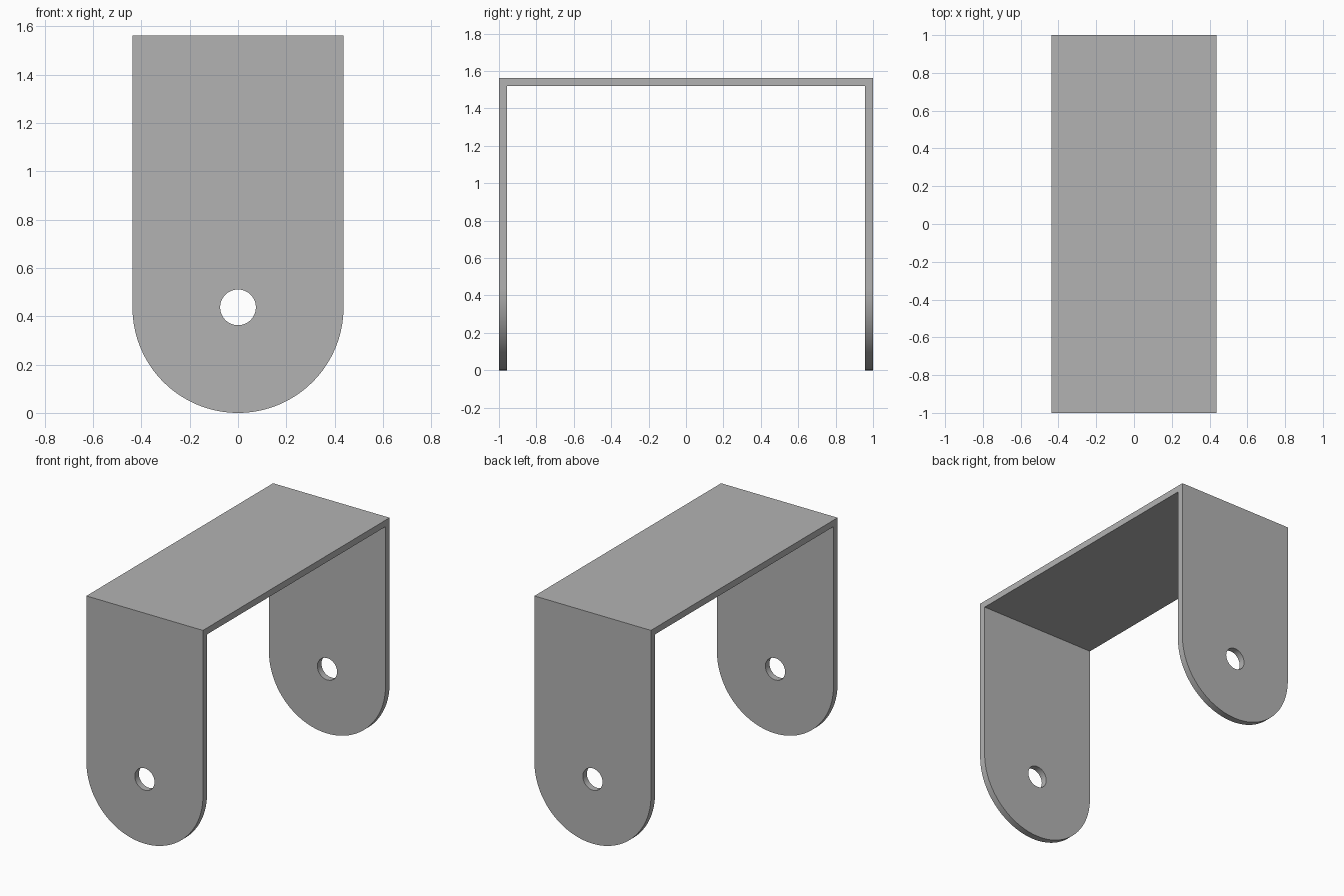
import bpy
import bmesh
from math import pi, sin, cos

cube = bpy.data.objects.get("Cube")
if cube:
    bpy.data.objects.remove(cube, do_unlink=True)

HALF_W, HALF_L, HEIGHT, THICK = 0.437, 1.0, 1.563, 0.044
HOLE_R = 0.074

metal = bpy.data.materials.new("grey metal")
metal.use_nodes = True
colour = (0.45, 0.45, 0.45, 1)
metal.diffuse_color = colour
metal.node_tree.nodes["Principled BSDF"].inputs["Base Color"].default_value = colour


def prism(name, points, direction):
    """Extrude a closed outline of 3D points along a direction."""
    bm = bmesh.new()
    face = bm.faces.new([bm.verts.new(p) for p in points])
    extruded = bmesh.ops.extrude_face_region(bm, geom=[face])["geom"]
    moved = [v for v in extruded if isinstance(v, bmesh.types.BMVert)]
    bmesh.ops.translate(bm, verts=moved, vec=direction)
    bmesh.ops.recalc_face_normals(bm, faces=bm.faces)
    mesh = bpy.data.meshes.new(name)
    bm.to_mesh(mesh)
    bm.free()
    mesh.materials.append(metal)
    obj = bpy.data.objects.new(name, mesh)
    bpy.context.collection.objects.link(obj)
    return obj


def arc(radius, start, end, steps, y):
    """Points on an arc around the pivot hole centre."""
    angles = [start + (end - start) * i / steps for i in range(steps + 1)]
    return [(radius * cos(a), y, HALF_W + radius * sin(a)) for a in angles]


# Bent strap: U-shaped side profile across the full width
inner, under = HALF_L - THICK, HEIGHT - THICK
profile = [(-HALF_L, 0), (-HALF_L, HEIGHT), (HALF_L, HEIGHT), (HALF_L, 0),
           (inner, 0), (inner, under), (-inner, under), (-inner, 0)]
bracket = prism("u_bracket", [(-HALF_W, y, z) for y, z in profile], (2 * HALF_W, 0, 0))

# Cutters: the waste below the rounded leg ends, and the pivot hole
reach = HALF_L + 0.2
side = HALF_W + 0.1
waste = arc(HALF_W, pi, 2 * pi, 64, -reach)
waste += [(side, -reach, HALF_W), (side, -reach, -0.1),
          (-side, -reach, -0.1), (-side, -reach, HALF_W)]
hole = arc(HOLE_R, 0, 2 * pi, 48, -reach)[:-1]
cutters = [prism("leg_end_cutter", waste, (0, 2 * reach, 0)),
           prism("pivot_hole_cutter", hole, (0, 2 * reach, 0))]
for cutter in cutters:
    cutter.hide_render = True
    cut = bracket.modifiers.new(cutter.name, 'BOOLEAN')
    cut.operation = 'DIFFERENCE'
    cut.solver = 'EXACT'
    cut.object = cutter

# Bake the cuts and drop the cutters
bpy.context.view_layer.objects.active = bracket
bracket.select_set(True)
for cutter in cutters:
    bpy.ops.object.modifier_apply(modifier=cutter.name)
for cutter in cutters:
    bpy.data.objects.remove(cutter, do_unlink=True)

# Smooth the curved rims, keep the sheet edges crisp
bpy.ops.object.shade_smooth_by_angle(angle=pi / 6)
